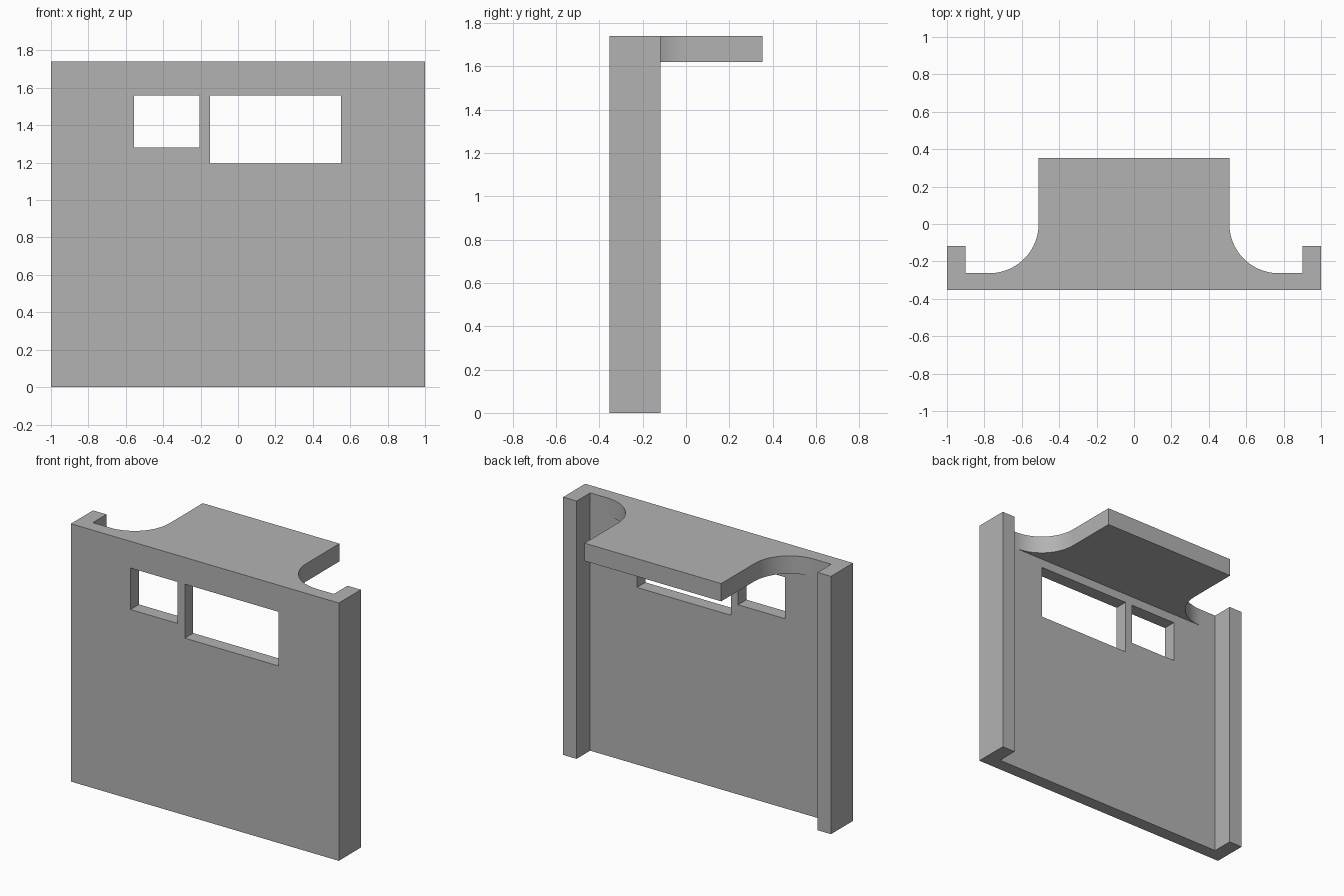
import bpy, bmesh
from math import sin, cos, pi, radians

cube = bpy.data.objects.get("Cube")
if cube:
    bpy.data.objects.remove(cube, do_unlink=True)

HEIGHT, FRONT, BACK = 1.74, -0.353, 0.353
WALL_BACK, POST_BACK = -0.263, -0.118
SHELF_BOTTOM, SHELF_HALF, FILLET = 1.62, 0.51, 0.263

grey = bpy.data.materials.new("plain grey")
grey.use_nodes = True
grey.diffuse_color = (0.45, 0.45, 0.45, 1)
grey.node_tree.nodes["Principled BSDF"].inputs["Base Color"].default_value = grey.diffuse_color


def extrude_profile(name, points, bottom, top):
    """Extrude a counter-clockwise plan outline from bottom to top."""
    bm = bmesh.new()
    face = bm.faces.new([bm.verts.new((x, y, bottom)) for x, y in points])
    result = bmesh.ops.extrude_face_region(bm, geom=[face])
    verts = [v for v in result["geom"] if isinstance(v, bmesh.types.BMVert)]
    bmesh.ops.translate(bm, vec=(0, 0, top - bottom), verts=verts)
    bmesh.ops.recalc_face_normals(bm, faces=bm.faces)
    mesh = bpy.data.meshes.new(name)
    bm.to_mesh(mesh)
    bm.free()
    mesh.materials.append(grey)
    obj = bpy.data.objects.new(name, mesh)
    bpy.context.collection.objects.link(obj)
    return obj


def select_only(obj):
    bpy.ops.object.select_all(action='DESELECT')
    obj.select_set(True)
    bpy.context.view_layer.objects.active = obj


def mirrored(half):
    """Complete a right-hand half outline with its mirror image."""
    return half + [(-x, y) for x, y in reversed(half)]


# Front wall with a return post at each end
wall = extrude_profile("front_wall", mirrored([
    (1, FRONT), (1, POST_BACK), (0.9, POST_BACK), (0.9, WALL_BACK)]), 0, HEIGHT)

# Two window openings cut through the wall
for x0, x1, z0, z1 in [(-0.555, -0.205, 1.28, 1.56), (-0.15, 0.55, 1.195, 1.56)]:
    y0, y1 = FRONT - 0.1, WALL_BACK + 0.1
    cutter = extrude_profile("window_cutter", [(x0, y0), (x1, y0), (x1, y1), (x0, y1)], z0, z1)
    cutter.hide_render = True
    mod = wall.modifiers.new("window", 'BOOLEAN')
    mod.operation, mod.solver, mod.object = 'DIFFERENCE', 'EXACT', cutter
    select_only(wall)
    bpy.ops.object.modifier_apply(modifier=mod.name)
    bpy.data.objects.remove(cutter, do_unlink=True)

# Top shelf flaring into the wall through concave quarter rounds
steps = 24
flare = [(SHELF_HALF + FILLET * (1 - sin(a)), WALL_BACK + FILLET * (1 - cos(a)))
         for a in (i * pi / 2 / steps for i in range(steps + 1))]
shelf = extrude_profile("top_shelf", mirrored(flare + [(SHELF_HALF, BACK)]),
                        SHELF_BOTTOM, HEIGHT)
select_only(shelf)
bpy.ops.object.shade_smooth_by_angle(angle=radians(30))
